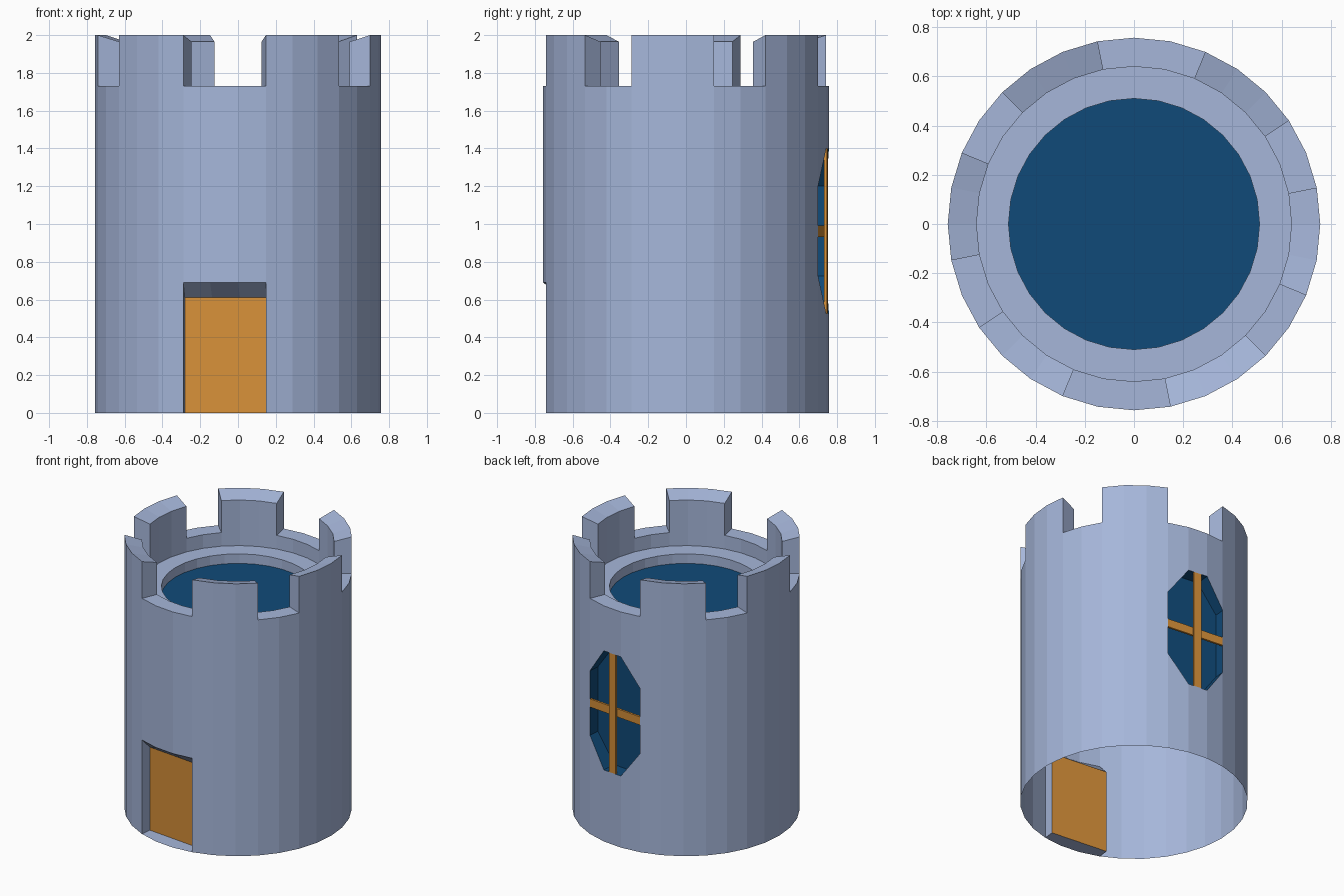
import bpy
import math
from mathutils import Vector

cube = bpy.data.objects.get("Cube")
if cube:
    bpy.data.objects.remove(cube)

SIDES = 32
OUTER, INNER, WELL = 0.757, 0.64, 0.51          # radii
TOP, TOP_IN, SILL, LEDGE, FLOOR = 2.0, 1.965, 1.73, 1.63, 1.56
DOOR, WINDOW = 22, 6                            # first wall side of each opening
DOOR_TOP, RECESS = 0.69, 0.08
MERLONS = (3, 9, 14, 19, 25, 30)                # each is three sides wide
UP, DOWN = Vector((0, 0, 1)), Vector((0, 0, -1))


def material(name, color):
    mat = bpy.data.materials.new(name)
    mat.use_nodes = True
    mat.diffuse_color = (*color, 1)
    mat.node_tree.nodes["Principled BSDF"].inputs["Base Color"].default_value = (*color, 1)
    return mat


stone = material("blue_grey_stone", (0.38, 0.47, 0.70))
wood = material("orange_wood", (0.68, 0.28, 0.04))
glass = material("deep_blue", (0.005, 0.068, 0.19))


def pt(i, r, z):
    a = math.tau * i / SIDES
    return Vector((r * math.cos(a), r * math.sin(a), z))


def out(i):
    return pt(i, 1, 0)


class Part:
    """Collects faces, each turned to face a given direction."""

    def __init__(self, name, mat):
        self.name, self.mat, self.verts, self.faces = name, mat, [], []

    def face(self, points, toward):
        normal = Vector()
        for p, q in zip(points, points[1:] + points[:1]):
            normal += p.cross(q)
        if normal.dot(toward) < 0:
            points = points[::-1]
        start = len(self.verts)
        self.verts += points
        self.faces.append(range(start, start + len(points)))

    def band(self, i, r0, z0, r1, z1, toward):
        self.face([pt(i, r0, z0), pt(i + 1, r0, z0), pt(i + 1, r1, z1), pt(i, r1, z1)], toward)

    def build(self):
        mesh = bpy.data.meshes.new(self.name)
        mesh.from_pydata(self.verts, [], [tuple(f) for f in self.faces])
        mesh.materials.append(self.mat)
        obj = bpy.data.objects.new(self.name, mesh)
        bpy.context.collection.objects.link(obj)
        return obj


def recessed(first, point, depth):
    """Flatten a wall point onto the chord of a three-sided opening and push it in."""
    a, b = pt(first, OUTER, 0), pt(first + 3, OUTER, 0)
    u = (b - a).normalized()
    flat = a + u * (point - a).dot(u) - out(first + 1.5) * depth
    return Vector((flat.x, flat.y, point.z))


def reveal(part, outline, inset, center):
    """Join an opening's outline to its recessed panel."""
    n = len(outline)
    for k in range(n):
        quad = [outline[k], outline[(k + 1) % n], inset[(k + 1) % n], inset[k]]
        part.face(quad, center - sum(quad, Vector()) / 4)


# Tower wall, with gaps for the door and the eight-sided window
tower = Part("tower_wall", stone)
win_low = (0.725, 0.525, 0.525, 0.725)
win_high = (1.20, 1.40, 1.40, 1.20)
for i in range(SIDES):
    k = i - WINDOW
    if 0 <= k < 3:
        tower.face([pt(i, OUTER, 0), pt(i + 1, OUTER, 0),
                    pt(i + 1, OUTER, win_low[k + 1]), pt(i, OUTER, win_low[k])], out(i))
        tower.face([pt(i, OUTER, win_high[k]), pt(i + 1, OUTER, win_high[k + 1]),
                    pt(i + 1, OUTER, SILL), pt(i, OUTER, SILL)], out(i))
    else:
        base = DOOR_TOP if DOOR <= i < DOOR + 3 else 0
        tower.band(i, OUTER, base, OUTER, SILL, out(i + 0.5))
    # parapet inside, ledge and drop to the roof floor
    tower.band(i, INNER, LEDGE, INNER, SILL, -out(i + 0.5))
    tower.band(i, INNER, LEDGE, WELL, LEDGE, UP)
    tower.band(i, WELL, FLOOR, WELL, LEDGE, -out(i + 0.5))
    # battlements and the gaps between them
    if any((i - m) % SIDES < 3 for m in MERLONS):
        tower.band(i, OUTER, SILL, OUTER, TOP, out(i + 0.5))
        tower.band(i, INNER, SILL, INNER, TOP_IN, -out(i + 0.5))
        tower.band(i, OUTER, TOP, INNER, TOP_IN, UP)
    else:
        tower.band(i, OUTER, SILL, INNER, SILL, UP)
for m in MERLONS:
    for i, side in ((m, -1), (m + 3, 1)):
        tower.face([pt(i, OUTER, SILL), pt(i, INNER, SILL), pt(i, INNER, TOP_IN),
                    pt(i, OUTER, TOP)], UP.cross(out(i)) * side)

# Door recess and door
bottom = [pt(DOOR + k, OUTER, 0) for k in range(4)]
outline = bottom + [pt(DOOR + k, OUTER, DOOR_TOP) for k in (3, 2, 1, 0)]
inset = [recessed(DOOR, p, RECESS) for p in outline]
for p in inset[4:]:
    p.z -= RECESS
reveal(tower, outline, inset, pt(DOOR + 1.5, 0.68, 0.32))
tower.build()
door = Part("door", wood)
door.face([inset[k] for k in (0, 3, 4, 7)], out(DOOR + 1.5))
door.build()

# Roof floor
roof = Part("roof_floor", glass)
roof.face([pt(i, WELL, FLOOR) for i in range(SIDES)], UP)
roof.build()

# Window pane with its recess
pane = Part("window_pane", glass)
outline = [pt(WINDOW + k, OUTER, win_low[k]) for k in range(4)]
outline += [pt(WINDOW + k, OUTER, win_high[k]) for k in (3, 2, 1, 0)]
inset = [recessed(WINDOW, p, RECESS) for p in outline]
reveal(pane, outline, inset, pt(WINDOW + 1.5, 0.69, 0.9625))
pane.face(inset, out(WINDOW + 1.5))
pane.build()


# Window bars
def bar(name, width, height, radius):
    bpy.ops.mesh.primitive_cube_add(size=1, location=pt(WINDOW + 1.5, radius, 0.9625))
    obj = bpy.context.object
    obj.name = name
    obj.scale = (0.015, width, height)
    obj.rotation_euler.z = math.tau * (WINDOW + 1.5) / SIDES
    obj.data.materials.append(wood)


chord = OUTER * math.cos(math.pi * 3 / SIDES)
bar("window_bar_upright", 0.06, 0.875, OUTER * math.cos(math.pi / SIDES) - 0.0075)
bar("window_bar_cross", 2 * OUTER * math.sin(math.pi * 3 / SIDES), 0.06, chord - 0.0075)
